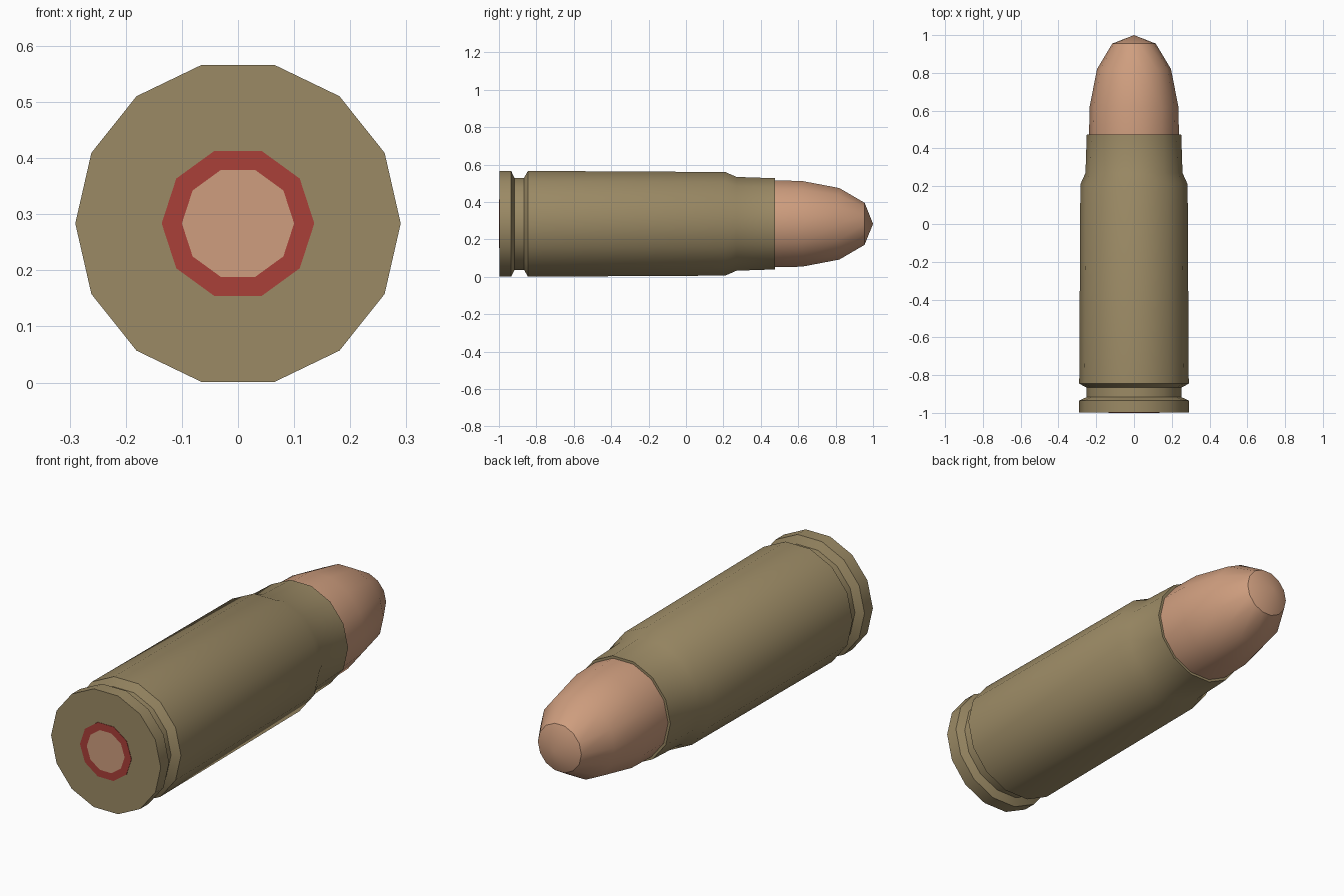
import bpy, bmesh, math

if "Cube" in bpy.data.objects:
    bpy.data.objects.remove(bpy.data.objects["Cube"])

CZ = 0.2835  # height of the long axis


def material(name, rgb):
    m = bpy.data.materials.new(name)
    m.diffuse_color = (*rgb, 1)
    m.use_nodes = True
    m.node_tree.nodes["Principled BSDF"].inputs["Base Color"].default_value = m.diffuse_color
    return m


def lathe(name, profile, sides, mat):
    """Spin (y, radius) points about the y axis; radius 0 makes a pole."""
    bm = bmesh.new()
    rings = []
    for y, r in profile:
        n = sides if r > 0 else 1
        rings.append([bm.verts.new((r * math.cos(2 * math.pi * i / sides), y,
                                    CZ + r * math.sin(2 * math.pi * i / sides)))
                      for i in range(n)])
    for a, b in zip(rings, rings[1:]):
        for i in range(sides):
            j = (i + 1) % sides
            quad = [a[i % len(a)], a[j % len(a)], b[j % len(b)], b[i % len(b)]]
            bm.faces.new(list(dict.fromkeys(quad)))
    bmesh.ops.recalc_face_normals(bm, faces=bm.faces)
    # open shells: make sure the base faces the front
    bm.normal_update()
    first = rings[0][0].link_faces[0]
    if first.normal.y > 0.1:
        bmesh.ops.reverse_faces(bm, faces=bm.faces)
    me = bpy.data.meshes.new(name)
    bm.to_mesh(me)
    bm.free()
    ob = bpy.data.objects.new(name, me)
    bpy.context.collection.objects.link(ob)
    me.materials.append(mat)
    bpy.ops.object.select_all(action='DESELECT')
    ob.select_set(True)
    bpy.context.view_layer.objects.active = ob
    bpy.ops.object.shade_smooth_by_angle(angle=math.radians(35))
    return ob


brass = material("brass", (0.33, 0.255, 0.13))
copper = material("copper", (0.62, 0.34, 0.21))
red = material("red_sealant", (0.40, 0.05, 0.04))

# Case: flat base, rim, extractor groove, tapered body, shoulder, neck, mouth
lathe("case", [(-0.998, 0), (-0.998, 0.29), (-0.935, 0.29), (-0.917, 0.252),
               (-0.866, 0.252), (-0.845, 0.29), (0.21, 0.284), (0.27, 0.257),
               (0.475, 0.25), (0.475, 0.238)], 14, brass)

# Bullet: short straight part, then rounded nose
lathe("bullet", [(0.475, 0.238), (0.62, 0.235), (0.82, 0.196),
                 (0.955, 0.115), (1.0, 0)], 14, copper)

# Primer and its sealant ring on the base
lathe("primer", [(-1.0, 0), (-1.0, 0.10)], 10, copper)
lathe("primer_ring", [(-1.0, 0.10), (-1.0, 0.136), (-0.998, 0.136)], 10, red)
